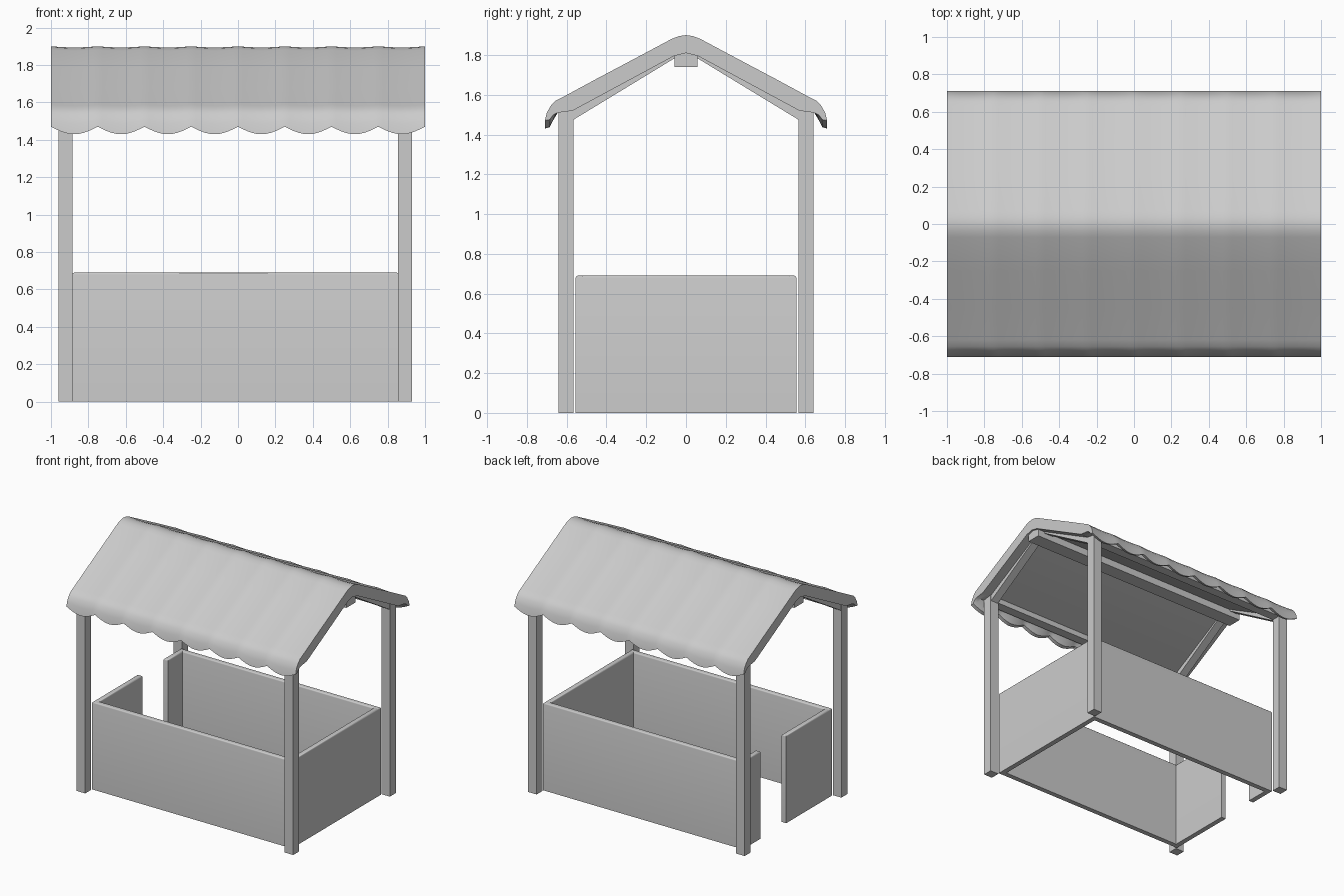
import bpy, bmesh, math

if "Cube" in bpy.data.objects:
    bpy.data.objects.remove(bpy.data.objects["Cube"])

X0, X1 = -0.96, 0.93          # outer faces of the posts along x
YO, W = 0.64, 0.075           # outer post face along y, post width
T = 0.04                      # wall panel thickness
PX0, PX1, PY = -0.885, 0.858, 0.555   # outer faces of the panel enclosure


def finish(name, bm, smooth=False):
    bmesh.ops.recalc_face_normals(bm, faces=bm.faces[:])
    me = bpy.data.meshes.new(name)
    bm.to_mesh(me)
    bm.free()
    ob = bpy.data.objects.new(name, me)
    bpy.context.collection.objects.link(ob)
    if smooth:
        bpy.context.view_layer.objects.active = ob
        ob.select_set(True)
        bpy.ops.object.shade_smooth_by_angle(angle=math.radians(35))
        ob.select_set(False)
    return ob


def box(name, lo, hi, bevel=0.0):
    bm = bmesh.new()
    bmesh.ops.create_cube(bm, size=1)
    for v in bm.verts:
        for i in range(3):
            v.co[i] = (lo[i] + hi[i]) / 2 + v.co[i] * (hi[i] - lo[i])
    if bevel:
        edges = [e for e in bm.edges if all(v.co.z > hi[2] - 1e-4 for v in e.verts)]
        bmesh.ops.bevel(bm, geom=edges, offset=bevel, segments=3, profile=0.5, affect='EDGES')
    return finish(name, bm, smooth=bevel > 0)


def prism_x(name, profile, x0, x1):
    """Extrude a (y, z) outline along x."""
    bm = bmesh.new()
    face = bm.faces.new([bm.verts.new((x0, y, z)) for y, z in profile])
    new = bmesh.ops.extrude_face_region(bm, geom=[face])['geom']
    bmesh.ops.translate(bm, vec=(x1 - x0, 0, 0),
                        verts=[g for g in new if isinstance(g, bmesh.types.BMVert)])
    return finish(name, bm)


# Posts and sloping rafters at both gable ends
for end, x in (("left", X0), ("right", X1 - W)):
    for side, s in (("front", -1), ("back", 1)):
        post = [(YO - W, 0), (YO, 0), (YO, 1.53), (YO - W, 1.535)]
        prism_x(f"{side}_{end}_post", [(s * y, z) for y, z in post], x, x + W)
        rafter = [(0, 1.80), (0.055, 1.785), (YO - W, 1.475), (YO, 1.475),
                  (YO, 1.53), (0.055, 1.84), (0, 1.85)]
        prism_x(f"{side}_{end}_rafter", [(s * y, z) for y, z in rafter], x + 0.005, x + W - 0.005)

# Ridge beam and eave beams
box("ridge_beam", (-0.985, -0.057, 1.74), (0.985, 0.057, 1.815))
for side, s in (("front", -1), ("back", 1)):
    ys = sorted((s * (YO - W), s * YO))
    box(f"{side}_eave_beam", (X0 + W, ys[0], 1.48), (X1 - W, ys[1], 1.53))
    # Long wall panels just inside the posts
    ys = sorted((s * (PY - T), s * PY))
    box(f"{side}_panel", (PX0, ys[0], 0), (PX1, ys[1], 0.69), 0.01)

# End panels: a full one on the right, two with a doorway on the left
box("right_panel", (PX1 - T, -PY, 0), (PX1, PY, 0.69), 0.01)
box("left_wide_panel", (PX0, -PY, 0), (PX0 + T, 0.015, 0.69), 0.01)
box("left_narrow_panel", (PX0, 0.335, 0), (PX0 + T, PY, 0.69), 0.01)

# Roof: thick gable cross-section swept along x with scalloped eaves
outer = [(0.035, 1.895), (0.07, 1.882), (0.25, 1.786), (0.45, 1.68), (0.62, 1.588),
         (0.655, 1.57), (0.68, 1.545), (0.70, 1.51), (0.71, 1.47)]
inner = [(0.685, 1.475), (0.67, 1.497), (0.645, 1.51), (0.57, 1.52), (0.06, 1.795)]
half = outer + inner
section = [(0, 1.90)] + half + [(0, 1.81)] + [(-y, z) for y, z in reversed(half)]
n_half = len(half)
under = set(range(len(outer) + 3, 2 * n_half + 2 - len(outer) - 2))   # flat underside
bm = bmesh.new()
rings = []
n = 8 * 10
for i in range(n + 1):
    x = -1 + 2 * i / n
    s = abs(math.sin(math.pi * x / 0.25))
    ring = []
    for j, (y, z) in enumerate(section):
        drop = 0 if j in under else 0.006
        if abs(y) > 0.66:
            drop += 0.034 * min(1, max(0, (1.55 - z) / 0.08))
        ring.append(bm.verts.new((x, y, z - drop * s)))
    rings.append(ring)
m = len(section)
for a, b in zip(rings, rings[1:]):
    for j in range(m):
        k = (j + 1) % m
        bm.faces.new((a[j], a[k], b[k], b[j]))
bm.faces.new(rings[0])
bm.faces.new(rings[-1])
finish("scalloped_roof", bm, smooth=True)
